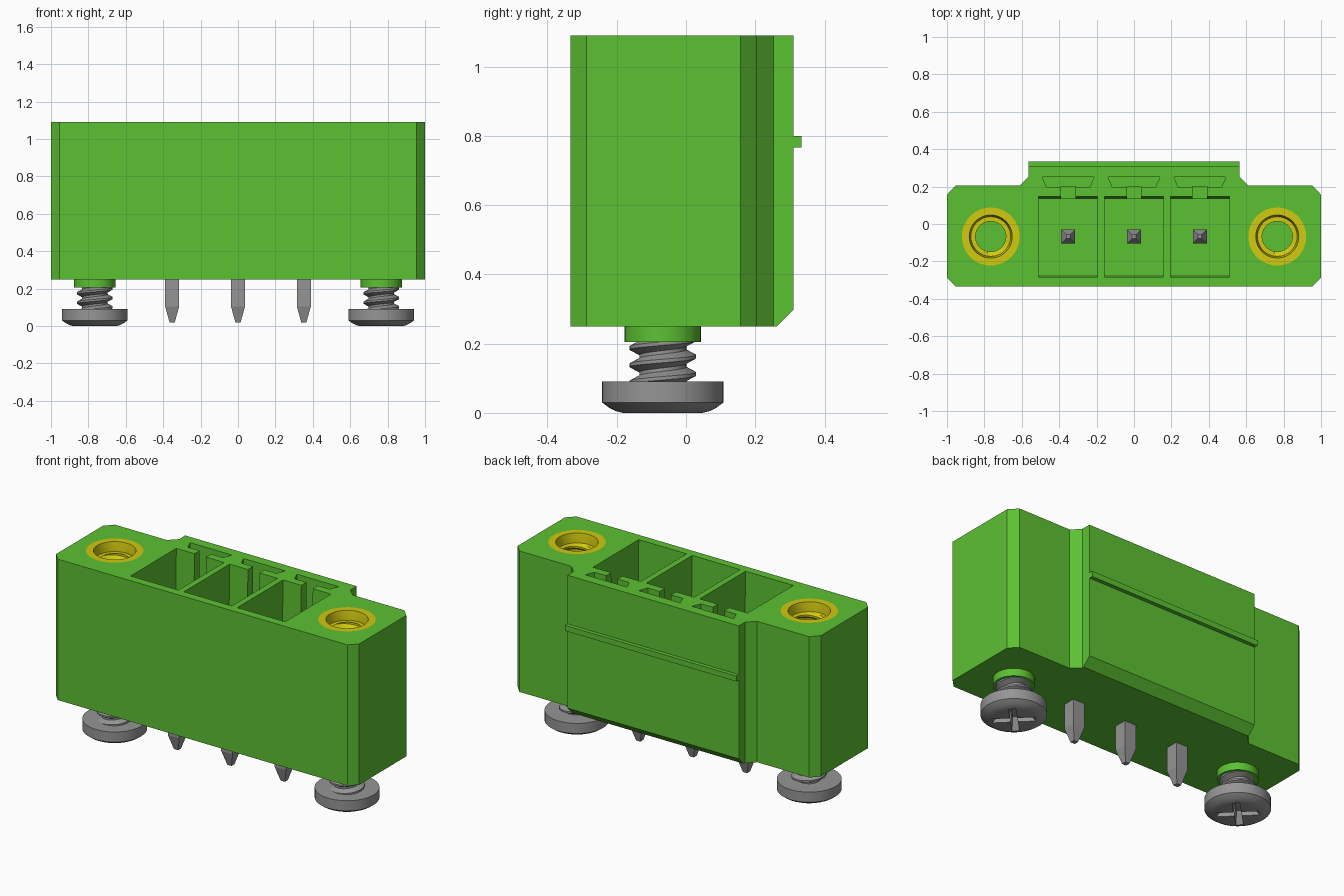
import bpy, bmesh, math
from mathutils import Matrix

cube = bpy.data.objects.get("Cube")
if cube:
    bpy.data.objects.remove(cube, do_unlink=True)


def material(name, rgb):
    m = bpy.data.materials.new(name)
    m.use_nodes = True
    m.diffuse_color = (*rgb, 1)
    m.node_tree.nodes["Principled BSDF"].inputs["Base Color"].default_value = (*rgb, 1)
    return m


GREEN = material("green plastic", (0.107, 0.533, 0.033))
BRASS = material("yellow brass", (0.638, 0.587, 0.005))
STEEL = material("grey metal", (0.3, 0.3, 0.3))

SX, CY = 0.766, -0.067          # screw axis
PITCH = 0.352                   # spacing of the contacts
CELLS = [-PITCH, 0, PITCH]
BASE, TOP, FLOOR = 0.25, 1.09, 0.42


def finish(name, bm, mat, smooth=False, normals=True):
    if normals:
        bmesh.ops.recalc_face_normals(bm, faces=bm.faces)
    me = bpy.data.meshes.new(name)
    bm.to_mesh(me)
    bm.free()
    ob = bpy.data.objects.new(name, me)
    bpy.context.collection.objects.link(ob)
    if mat:
        me.materials.append(mat)
    if smooth:
        activate(ob)
        bpy.ops.object.shade_smooth_by_angle(angle=math.radians(30))
    return ob


def activate(ob):
    bpy.ops.object.select_all(action='DESELECT')
    ob.select_set(True)
    bpy.context.view_layer.objects.active = ob


def add_prism(bm, low, z0, z1, high=None):
    a = [bm.verts.new((x, y, z0)) for x, y in low]
    b = [bm.verts.new((x, y, z1)) for x, y in (high or low)]
    n = len(a)
    bm.faces.new(a[::-1])
    bm.faces.new(b)
    for i in range(n):
        j = (i + 1) % n
        bm.faces.new((a[i], a[j], b[j], b[i]))


def rect(x0, x1, y0, y1):
    return [(x0, y0), (x1, y0), (x1, y1), (x0, y1)]


def circle(cx, cy, r, n=48):
    return [(cx + r * math.cos(2 * math.pi * i / n), cy + r * math.sin(2 * math.pi * i / n))
            for i in range(n)]


def lathe(name, profile, cx, cy, mat, segs=48, closed=False):
    bm = bmesh.new()
    vs = [bm.verts.new((r, 0, z)) for r, z in profile]
    edges = [bm.edges.new(p) for p in zip(vs, vs[1:])]
    if closed:
        edges.append(bm.edges.new((vs[-1], vs[0])))
    bmesh.ops.spin(bm, geom=vs + edges, cent=(0, 0, 0), axis=(0, 0, 1),
                   angle=2 * math.pi, steps=segs)
    bmesh.ops.remove_doubles(bm, verts=bm.verts, dist=1e-5)
    if segs == 4:
        bmesh.ops.rotate(bm, verts=bm.verts, matrix=Matrix.Rotation(math.pi / 4, 3, 'Z'))
    bmesh.ops.translate(bm, verts=bm.verts, vec=(cx, cy, 0))
    return finish(name, bm, mat, segs > 4)


def thread(name, cx, cy, z0, z1, root, crest, pitch, mat, inside=False, segs=40):
    """Helical strip with a trapezoidal tooth, clamped flat at both ends."""
    bm = bmesh.new()
    tooth = [(0, root), (0.2, root), (0.5, crest), (0.7, crest)]
    rows = []
    for i in range(int(((z1 - z0) / pitch + 2) * segs) + 1):
        a = 2 * math.pi * i / segs
        rows.append([bm.verts.new((cx + r * math.cos(a), cy + r * math.sin(a),
                     min(max(z0 + pitch * (i / segs + f - 1), z0), z1))) for f, r in tooth])
    for i in range(len(rows) - 1 - segs):
        lo = rows[i] + [rows[i + segs][0]]
        hi = rows[i + 1] + [rows[i + 1 + segs][0]]
        for k in range(4):
            quad = (lo[k], hi[k], hi[k + 1], lo[k + 1])
            bm.faces.new(quad[::-1] if inside else quad)
    bmesh.ops.dissolve_degenerate(bm, edges=bm.edges, dist=1e-5)
    return finish(name, bm, mat, True, False)


def cut(ob, bm):
    cutter = finish("cutter", bm, None)
    cutter.hide_render = True
    mod = ob.modifiers.new("cut", 'BOOLEAN')
    mod.operation, mod.solver, mod.object = 'DIFFERENCE', 'EXACT', cutter
    activate(ob)
    bpy.ops.object.modifier_apply(modifier=mod.name)
    bpy.data.objects.remove(cutter, do_unlink=True)


# Housing: mirrored outline, chamfered along the lower back edge
half = [(0.955, -0.333), (1, -0.287), (1, 0.157), (0.955, 0.205),
        (0.613, 0.205), (0.565, 0.252), (0.565, 0.31)]
bm = bmesh.new()
add_prism(bm, half + [(-x, y) for x, y in half[::-1]], BASE, TOP)
back_edge = [e for e in bm.edges
             if all(v.co.y > 0.3 and v.co.z < BASE + 0.01 for v in e.verts)]
bmesh.ops.bevel(bm, geom=back_edge, offset=0.048, segments=1, affect='EDGES')
housing = finish("housing", bm, GREEN)

# Contact cells with drafted front and back walls
bm = bmesh.new()
for x in CELLS:
    add_prism(bm, rect(x - 0.158, x + 0.158, -0.272, 0.134), FLOOR, TOP + 0.02,
              rect(x - 0.158, x + 0.158, -0.284, 0.148))
cut(housing, bm)

# Necks joining the cells to the keying slots
bm = bmesh.new()
for x in CELLS:
    add_prism(bm, rect(x - 0.038, x + 0.038, 0.12, 0.2), FLOOR + 0.01, TOP + 0.02)
cut(housing, bm)

# Trapezoidal keying slots
bm = bmesh.new()
for x in CELLS:
    add_prism(bm, [(x - 0.115, 0.195), (x + 0.115, 0.195), (x + 0.138, 0.25),
                   (x - 0.138, 0.25)], 0.5, TOP + 0.02)
cut(housing, bm)

# Blind holes for the inserts
bm = bmesh.new()
for s in (-1, 1):
    add_prism(bm, circle(s * SX, CY, 0.155), 0.5, TOP + 0.02)
cut(housing, bm)

# Latch ridge on the back
bm = bmesh.new()
add_prism(bm, rect(-0.565, 0.565, 0.305, 0.333), 0.767, 0.8)
finish("latch_ridge", bm, GREEN)

# Square contact pins with tapered ends
R2 = math.sqrt(2)
pin = [(0, 0.02), (0.014 * R2, 0.02), (0.0375 * R2, 0.105),
       (0.0375 * R2, 0.89), (0.01 * R2, 0.95), (0, 0.95)]
for i, x in enumerate(CELLS):
    lathe(f"contact_pin_{i + 1}", pin, x, CY, STEEL, segs=4)

for side, s in (("right", -1), ("left", 1)):
    x = s * SX
    # Threaded brass insert
    lathe(f"insert_{side}", [(0.155, 0.5), (0.155, TOP), (0.115, TOP), (0.106, 1.04),
                             (0.106, 0.5)], x, CY, BRASS, closed=True)
    thread(f"insert_thread_{side}", x, CY, 0.5, 1.035, 0.106, 0.081, 0.055, BRASS, inside=True)

    # Collar under the housing
    lathe(f"collar_{side}", [(0, 0.205), (0.11, 0.205), (0.11, 0.26), (0, 0.26)], x, CY, GREEN)

    # Screw with a cross recess in the head
    thread(f"screw_thread_{side}", x, CY, 0.07, 0.22, 0.068, 0.096, 0.05, STEEL)
    head = lathe(f"screw_head_{side}", [(0, 0), (0.115, 0), (0.135, 0.005), (0.155, 0.015),
                                        (0.175, 0.03), (0.175, 0.09), (0, 0.09)], x, CY, STEEL)
    w, l = 0.02, 0.115
    arm = [(l, -w), (l, w), (w, w)]

    def cross(k):
        pts = []
        for q in range(4):
            a = q * math.pi / 2 + math.pi / 4
            pts += [(x + k * (px * math.cos(a) - py * math.sin(a)),
                     CY + k * (px * math.sin(a) + py * math.cos(a))) for px, py in arm]
        return pts
    bm = bmesh.new()
    add_prism(bm, cross(1.05), -0.01, 0.06, cross(0.6))
    cut(head, bm)
